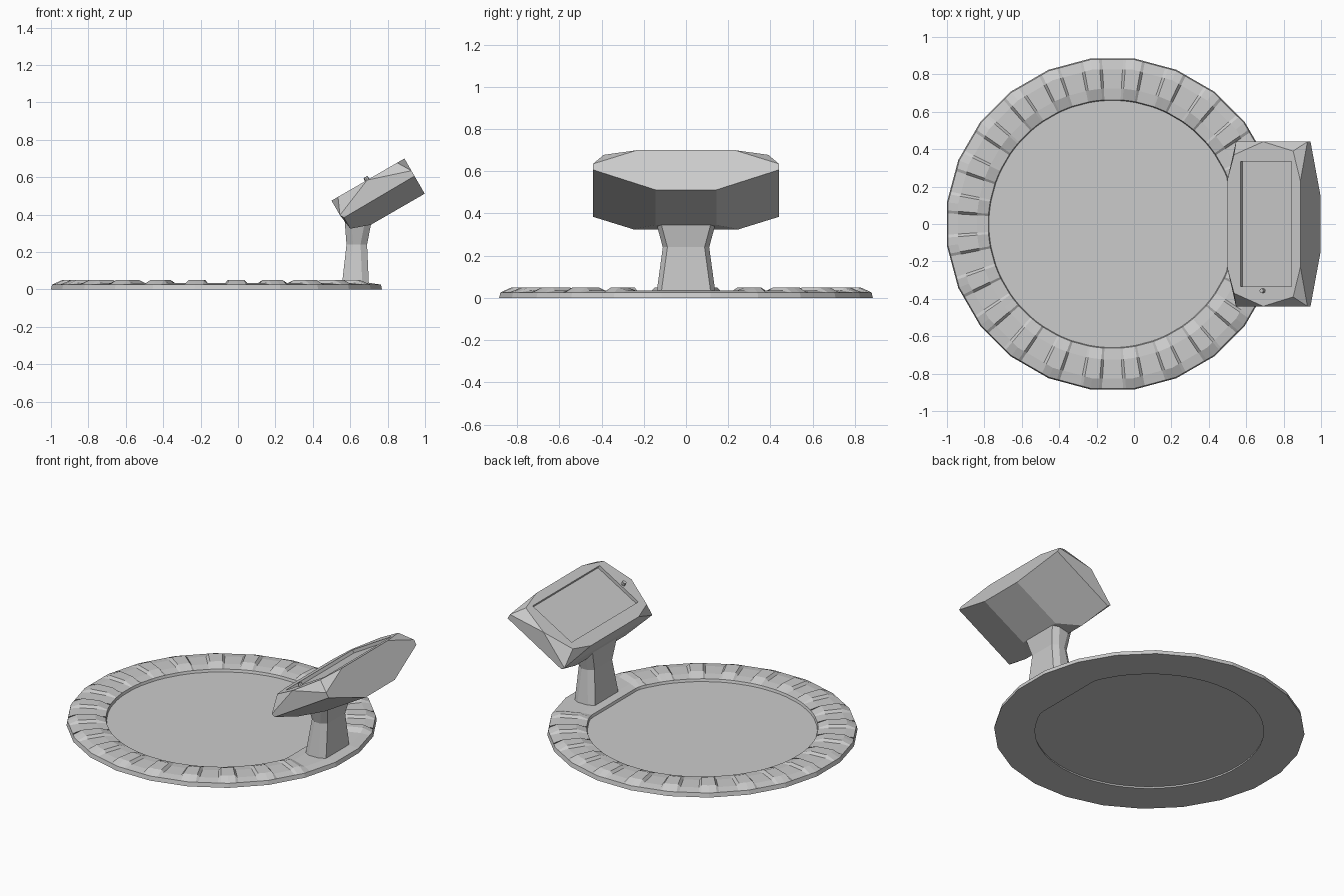
import bpy, bmesh
from math import radians, cos, sin, pi
from mathutils import Matrix, Vector

if "Cube" in bpy.data.objects:
    bpy.data.objects.remove(bpy.data.objects["Cube"])

CX = -0.115  # centre of the round base


def finish(name, bm):
    bmesh.ops.recalc_face_normals(bm, faces=bm.faces)
    me = bpy.data.meshes.new(name)
    bm.to_mesh(me)
    bm.free()
    ob = bpy.data.objects.new(name, me)
    bpy.context.collection.objects.link(ob)
    return ob


def skin(bm, loops, closed):
    """Bridge equal-length vertex loops with quads."""
    rows = [[bm.verts.new(p) for p in lp] for lp in loops]
    n = len(rows[0])
    pairs = list(zip(rows, rows[1:] + rows[:1])) if closed else list(zip(rows, rows[1:]))
    for a, b in pairs:
        for i in range(n):
            j = (i + 1) % n
            bm.faces.new((a[i], a[j], b[j], b[i]))
    if not closed:
        bm.faces.new(rows[0])
        bm.faces.new(rows[-1])


# Ribbed ring: 24 narrow raised ribs, flat platform under the pedestal
def ring_section(deg, raised):
    a = radians(deg)
    off = radians((deg + 360) % 15 - 7.5)
    off = off - radians(7.5) if off > 0 else off + radians(7.5)
    facet = cos(radians(7.5)) if abs(off) < 0 else 1
    # straight outer sides between rib centres
    mid = radians(((deg - 7.5) % 15) - 7.5)
    facet = 0.885 / cos(mid)
    dist = abs((deg + 180) % 360 - 180)
    inner = 0.62 / cos(a) if dist < 21 else 0.665
    top = 0.05 if raised and dist > 21 else 0.034
    prof = [(facet, 0), (facet - 0.006, 0.026), (facet - 0.06, top),
            (inner + 0.06, top), (inner, 0.028), (inner - 0.008, 0)]
    return [(CX + r * cos(a), r * sin(a), z) for r, z in prof]


bm = bmesh.new()
sections = []
for k in range(24):
    c = 7.5 + 15 * k
    for d, up in ((-3.8, False), (-2.8, True), (0, True), (2.8, True), (3.8, False)):
        sections.append(ring_section(c + d, up))
skin(bm, sections, True)
finish("base_ring", bm)

# Translucent flat disc inside the ring
bm = bmesh.new()
bmesh.ops.create_circle(bm, cap_ends=True, segments=24, radius=0.667,
                        matrix=Matrix.Translation((CX, 0, 0.012)))
disc = finish("base_disc", bm)
mat = bpy.data.materials.new("disc_clear")
mat.diffuse_color = (0.8, 0.8, 0.8, 0.6)
mat.use_nodes = True
mat.node_tree.nodes["Principled BSDF"].inputs["Base Color"].default_value = mat.diffuse_color
disc.data.materials.append(mat)

# Waisted pedestal with chamfered corners
bm = bmesh.new()
loops = []
for z, x0, x1, w in ((0.02, 0.555, 0.70, 0.14), (0.24, 0.58, 0.69, 0.11),
                     (0.37, 0.57, 0.715, 0.145)):
    c, f = 0.035, w - 0.022
    half = [(x1, f), (x1 - c, w), (x0 + c, w), (x0, f)]
    loops.append([(x, y, z) for x, y in half] + [(x, -y, z) for x, y in reversed(half)])
skin(bm, loops, False)
finish("pedestal", bm)

# Head frame: local x runs up the 30 degree slope, local z is the face normal
TILT = Matrix.Translation((0.50, 0, 0.475)) @ Matrix.Rotation(radians(-30), 4, 'Y')

# Faceted head as the hull of a few mirrored points
bm = bmesh.new()
pts = [(0, .24, 0), (.04, .37, 0), (.22, .44, 0), (.405, .39, 0), (.45, .23, 0),
       (0, .44, -.09), (.45, .44, -.075), (.45, .44, -.108), (.012, .44, -.112),
       (.012, .25, -.18), (.117, .145, -.217), (.45, .145, -.217)]
for x, y, z in pts:
    for s in (1, -1):
        bm.verts.new((x, s * y, z))
bmesh.ops.convex_hull(bm, input=bm.verts)
bmesh.ops.dissolve_limit(bm, angle_limit=radians(1), verts=bm.verts, edges=bm.edges)
head = finish("head", bm)
head.matrix_world = TILT

# Recessed screen cut into the head
bm = bmesh.new()
bmesh.ops.create_cube(bm, size=1, matrix=TILT @ Matrix.Translation((.237, 0, 0.005))
                      @ Matrix.Diagonal((.315, .67, .05, 1)))
cutter = finish("screen_cutter", bm)
cutter.hide_render = True
mod = head.modifiers.new("screen_recess", 'BOOLEAN')
mod.operation = 'DIFFERENCE'
mod.solver = 'EXACT'
mod.object = cutter
bpy.context.view_layer.objects.active = head
bpy.ops.object.modifier_apply(modifier=mod.name)
bpy.data.objects.remove(cutter)

# Small button beside the screen
bm = bmesh.new()
bmesh.ops.create_cone(bm, cap_ends=True, segments=8, radius1=0.014, radius2=0.012,
                      depth=0.03, matrix=TILT @ Matrix.Translation((.22, -.357, .004)))
finish("button", bm)
